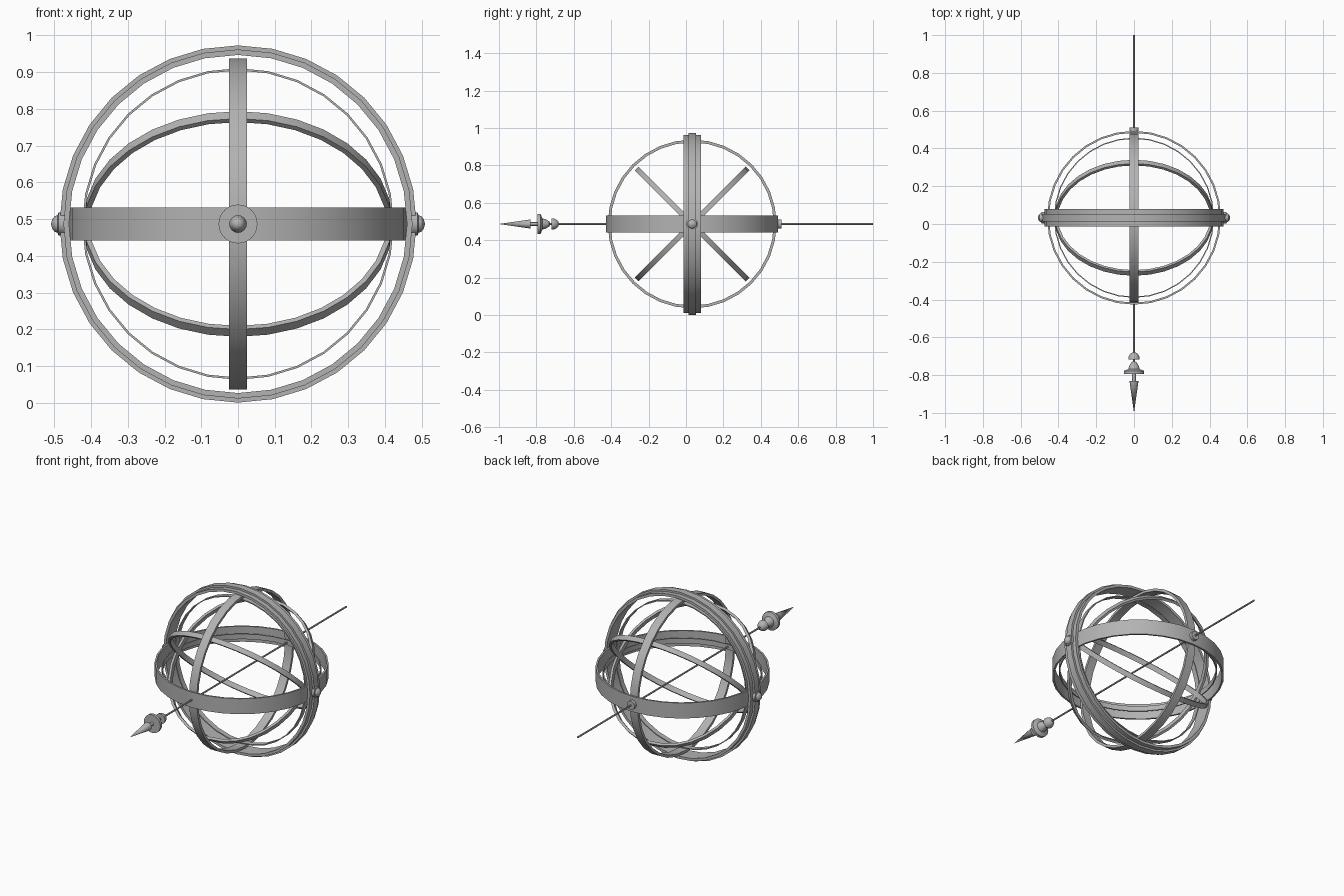
import bpy, bmesh, math
from mathutils import Matrix, Vector

if "Cube" in bpy.data.objects:
    bpy.data.objects.remove(bpy.data.objects["Cube"])

CENTRE = Vector((0, 0.033, 0.487))
metal = bpy.data.materials.new("grey_metal")
metal.diffuse_color = (0.45, 0.45, 0.45, 1)
metal.use_nodes = True
metal.node_tree.nodes["Principled BSDF"].inputs["Base Color"].default_value = metal.diffuse_color


def lathe(name, profile, axis, origin=CENTRE, closed=False, steps=32):
    """Spin a (radius, distance along axis) profile around an axis."""
    bm = bmesh.new()
    vs = [bm.verts.new((r, 0, h)) for r, h in profile]
    es = [bm.edges.new(p) for p in zip(vs, vs[1:])]
    if closed:
        es.append(bm.edges.new((vs[-1], vs[0])))
    bmesh.ops.spin(bm, geom=vs + es, cent=(0, 0, 0), axis=(0, 0, 1),
                   angle=math.tau, steps=steps, use_duplicate=False)
    bmesh.ops.remove_doubles(bm, verts=bm.verts, dist=0.0001)
    bmesh.ops.recalc_face_normals(bm, faces=bm.faces)
    rot = Vector((0, 0, 1)).rotation_difference(Vector(axis).normalized())
    bm.transform(Matrix.Translation(origin) @ rot.to_matrix().to_4x4())
    me = bpy.data.meshes.new(name)
    bm.to_mesh(me)
    bm.free()
    me.materials.append(metal)
    ob = bpy.data.objects.new(name, me)
    bpy.context.collection.objects.link(ob)
    bpy.ops.object.select_all(action='DESELECT')
    bpy.context.view_layer.objects.active = ob
    ob.select_set(True)
    bpy.ops.object.shade_smooth_by_angle(angle=math.radians(30))
    return ob


def band(name, axis, inner, outer, width):
    """Flat hoop with a rectangular section."""
    w = width / 2
    lathe(name, [(inner, -w), (outer, -w), (outer, w), (inner, w)], axis, closed=True)


X, Y, Z = (1, 0, 0), (0, 1, 0), (0, 0, 1)

# Main hoops
band("horizon_band", Z, 0.45, 0.46, 0.09)
band("side_meridian", X, 0.436, 0.451, 0.05)
lathe("stepped_meridian",
      [(0.46, -0.046), (0.475, -0.046), (0.475, -0.02), (0.486, -0.02),
       (0.486, 0.02), (0.475, 0.02), (0.475, 0.046), (0.46, 0.046)], Y, closed=True)

# Thin inner hoops
band("inner_horizon_hoop", Z, 0.418, 0.424, 0.03)
band("inner_front_hoop", Y, 0.418, 0.424, 0.03)

# Two hoops tilted 45 degrees, crossing at the sides
for s, label in ((1, "rear"), (-1, "front")):
    band("tilted_hoop_" + label, (0, s, 1), 0.406, 0.42, 0.028)

# Pivot caps on both sides and at the back
CAP = [(0, -0.012), (0.031, -0.012), (0.031, 0.005), (0.024, 0.007),
       (0.021, 0.015), (0.012, 0.022), (0, 0.025)]
for s, label in ((1, "right"), (-1, "left")):
    lathe("pivot_cap_" + label, CAP, (s, 0, 0), CENTRE + Vector((s * 0.484, 0, 0)), steps=16)
lathe("rear_collar", [(0, -0.04), (0.015, -0.04), (0.015, -0.012), (0.025, -0.012),
                      (0.025, 0.006), (0, 0.006)],
      Y, (0, 0.505, CENTRE.z), steps=16)

# Arrow shaft and its turned ornaments, placed along y
AXLE = (0, 0, CENTRE.z)
lathe("shaft", [(0, -0.9), (0.005, -0.9), (0.005, 1.0), (0, 1.0)], Y, AXLE, steps=12)
lathe("arrow_tip", [(0, -1.0), (0.024, -0.832), (0, -0.832)], Y, AXLE, steps=16)
lathe("tip_neck", [(0, -0.84), (0.01, -0.84), (0.01, -0.79), (0, -0.79)], Y, AXLE, steps=12)
lathe("shaft_flange", [(0, -0.793), (0.053, -0.793), (0.053, -0.777), (0.03, -0.768),
                       (0.025, -0.75), (0.014, -0.732), (0, -0.725)], Y, AXLE, steps=24)
lathe("shaft_button", [(0, -0.718), (0.03, -0.718), (0.029, -0.705), (0.022, -0.69),
                       (0.012, -0.682), (0, -0.68)], Y, AXLE, steps=24)
